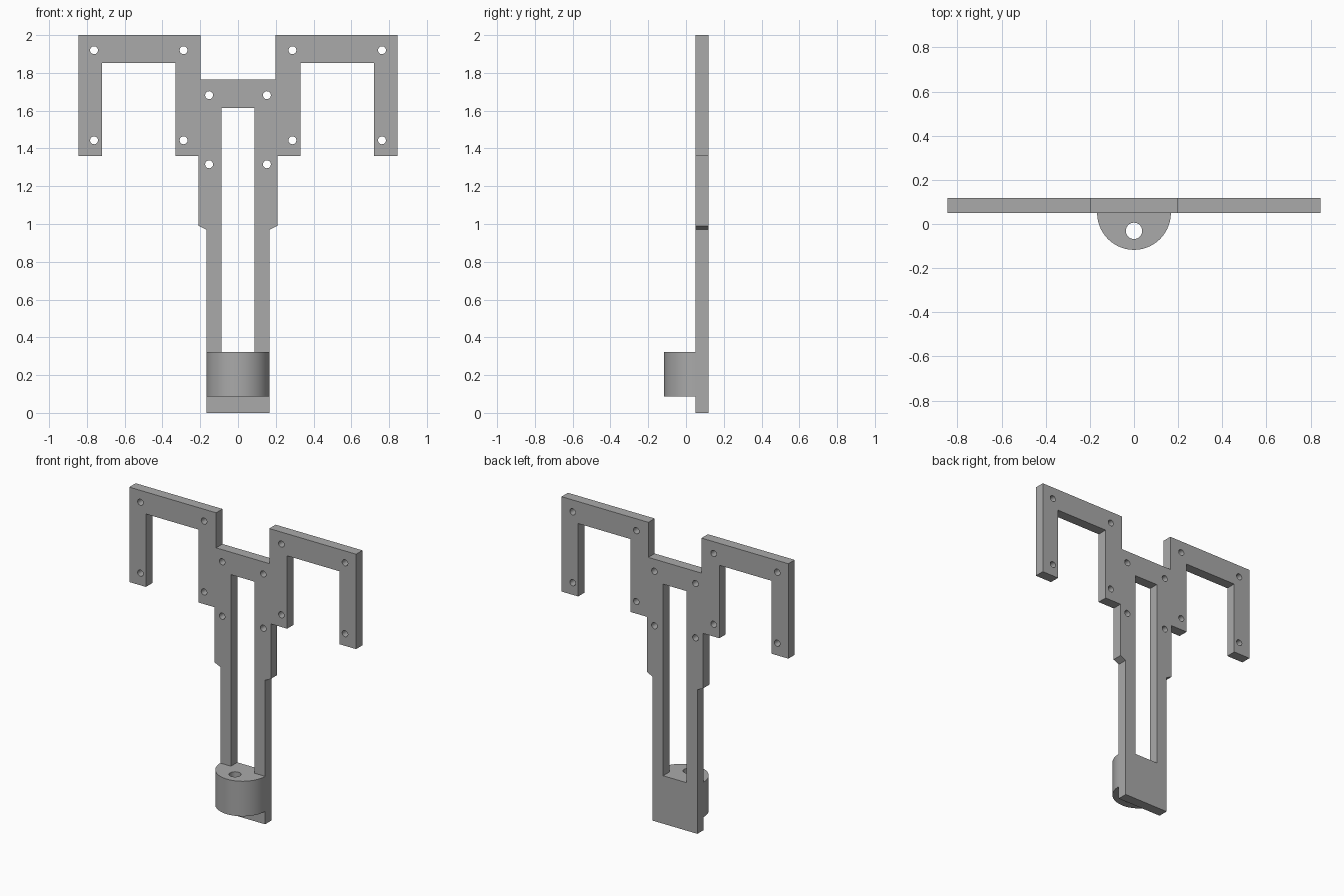
import bpy
import math
from math import cos, sin, pi

cube = bpy.data.objects.get("Cube")
if cube:
    bpy.data.objects.remove(cube, do_unlink=True)

# Single plain grey material
grey = bpy.data.materials.new("plain grey")
grey.use_nodes = True
COLOUR = (0.4, 0.4, 0.4, 1)
grey.diffuse_color = COLOUR
grey.node_tree.nodes["Principled BSDF"].inputs["Base Color"].default_value = COLOUR


def arc(cx, cy, r, start, end, n):
    return [(cx + r * cos(start + (end - start) * i / n),
             cy + r * sin(start + (end - start) * i / n)) for i in range(n + 1)]


def circle(cx, cy, r, n=32):
    return arc(cx, cy, r, 0, 2 * pi, n)[:-1]


def extruded(name, loops, thickness):
    """Fill the first loop, cut the others out of it, and extrude about z = 0."""
    curve = bpy.data.curves.new(name, "CURVE")
    curve.dimensions = "2D"
    curve.fill_mode = "BOTH"
    curve.extrude = thickness / 2
    for loop in loops:
        spline = curve.splines.new("POLY")
        spline.points.add(len(loop) - 1)
        for point, (x, y) in zip(spline.points, loop):
            point.co = (x, y, 0, 1)
        spline.use_cyclic_u = True
    obj = bpy.data.objects.new(name, curve)
    bpy.context.collection.objects.link(obj)
    bpy.ops.object.select_all(action="DESELECT")
    obj.select_set(True)
    bpy.context.view_layer.objects.active = obj
    bpy.ops.object.convert(target="MESH")
    obj = bpy.context.object
    obj.name = name
    # Weld the caps to the walls
    weld = obj.modifiers.new("weld", "WELD")
    weld.merge_threshold = 0.0005
    bpy.ops.object.modifier_apply(modifier=weld.name)
    obj.data.materials.clear()
    obj.data.materials.append(grey)
    bpy.ops.object.shade_smooth_by_angle(angle=math.radians(30))
    return obj


# Bracket plate: half outline mirrored, with a central slot and screw holes
half = [(0.167, 0), (0.167, 0.97), (0.209, 0.99), (0.209, 1.361),
        (0.331, 1.361), (0.331, 1.852), (0.721, 1.852), (0.721, 1.361),
        (0.845, 1.361), (0.845, 2), (0.198, 2), (0.198, 1.764)]
outline = half + [(-x, z) for x, z in reversed(half)]
slot = [(-0.0875, 0.323), (0.0875, 0.323), (0.0875, 1.613), (-0.0875, 1.613)]
holes = []
for side in (-1, 1):
    for x, heights in ((0.762, (1.443, 1.92)), (0.288, (1.443, 1.92)),
                       (0.153, (1.316, 1.682))):
        holes += [circle(side * x, z, 0.021, 24) for z in heights]
plate = extruded("bracket_plate", [outline, slot] + holes, 0.068)
plate.rotation_euler.x = pi / 2
plate.location.y = 0.084

# Half-round boss with a vertical bore, standing on the front of the plate
FACE_Y = 0.05
boss = extruded("round_boss", [arc(0, FACE_Y, 0.167, pi, 2 * pi, 40),
                               circle(0, -0.031, 0.037)], 0.236)
boss.location.z = 0.205
